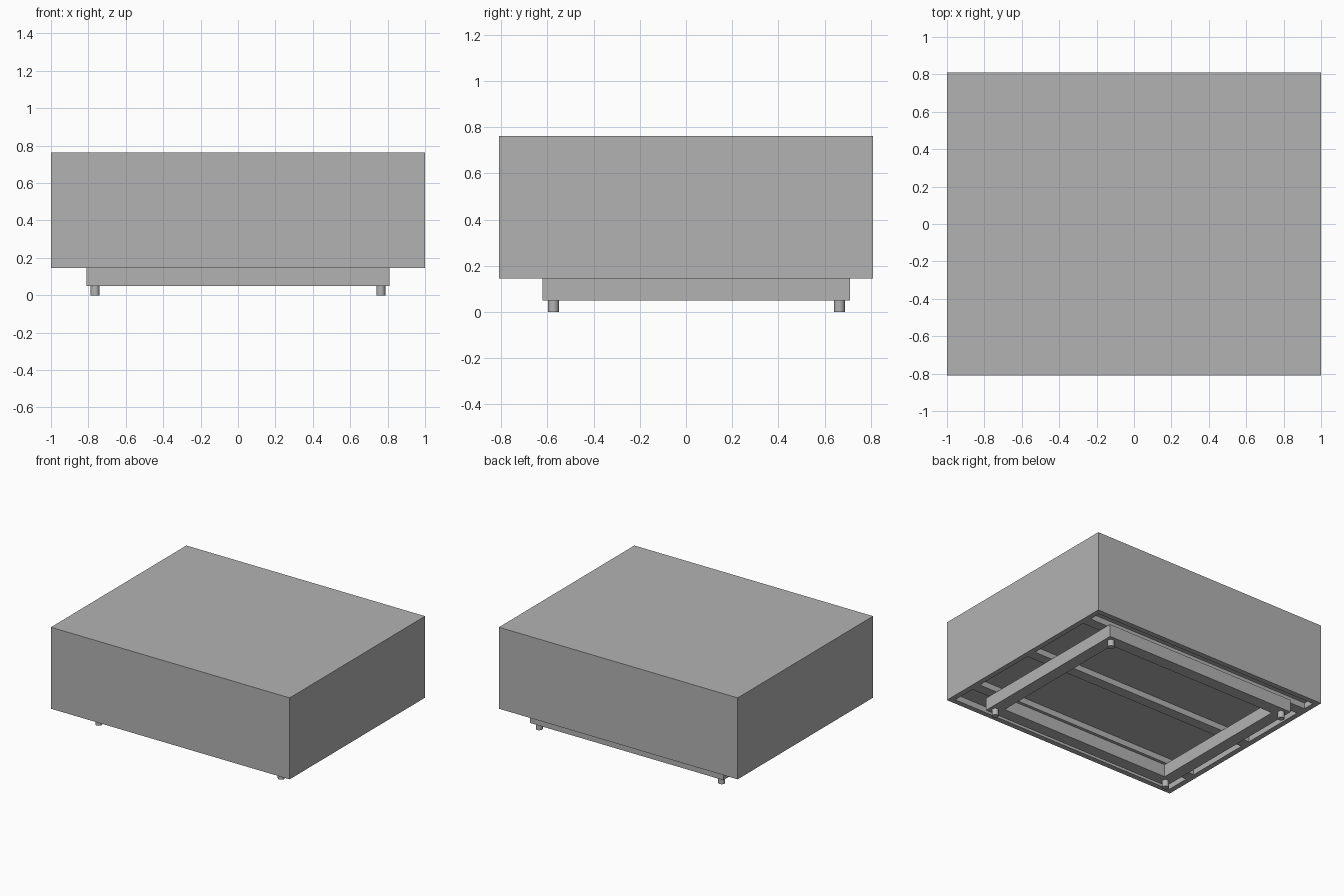
import bpy
import bmesh
from mathutils import Matrix, Vector

default = bpy.data.objects.get("Cube")
if default:
    bpy.data.objects.remove(default, do_unlink=True)

grey = bpy.data.materials.new("plain grey")
grey.use_nodes = True
colour = (0.45, 0.45, 0.45, 1)
grey.diffuse_color = colour
grey.node_tree.nodes["Principled BSDF"].inputs["Base Color"].default_value = colour


def add_box(bm, low, high):
    """Add an axis-aligned box between two corners."""
    low, high = Vector(low), Vector(high)
    place = Matrix.Translation((low + high) / 2) @ Matrix.Diagonal((*(high - low), 1))
    bmesh.ops.create_cube(bm, size=1, matrix=place)


def make_object(name, bm):
    mesh = bpy.data.meshes.new(name)
    bm.to_mesh(mesh)
    bm.free()
    mesh.materials.append(grey)
    obj = bpy.data.objects.new(name, mesh)
    bpy.context.collection.objects.link(obj)
    return obj


HALF_X, HALF_Y = 1.0, 0.81
BOTTOM, TOP = 0.145, 0.762
RIM, DEPTH = 0.04, 0.045

# Upholstered block
bm = bmesh.new()
add_box(bm, (-HALF_X, -HALF_Y, BOTTOM), (HALF_X, HALF_Y, TOP))
body = make_object("body", bm)

# Shallow underside pockets, separated by three cross beams
beam_half = 0.04
stops = [-HALF_Y + RIM]
for centre in (-0.545, 0.045, 0.64):
    stops += [centre - beam_half, centre + beam_half]
stops.append(HALF_Y - RIM)
bm = bmesh.new()
for near, far in zip(stops[::2], stops[1::2]):
    add_box(bm, (-HALF_X + RIM, near, BOTTOM - 0.1), (HALF_X - RIM, far, BOTTOM + DEPTH))
cutter = make_object("pocket_cutter", bm)
cutter.hide_render = True

cut = body.modifiers.new("pockets", "BOOLEAN")
cut.operation = "DIFFERENCE"
cut.solver = "EXACT"
cut.object = cutter
graph = bpy.context.evaluated_depsgraph_get()
carved = bpy.data.meshes.new_from_object(body.evaluated_get(graph))
body.modifiers.clear()
body.data = carved
bpy.data.objects.remove(cutter, do_unlink=True)

# Rectangular base frame, set slightly towards the back
FX, FRONT, BACK, BAR, FOOT = 0.81, -0.62, 0.71, 0.092, 0.05
bm = bmesh.new()
for y in (FRONT, BACK - BAR):
    add_box(bm, (-FX, y, FOOT), (FX, y + BAR, BOTTOM))
for x in (-FX, FX - BAR):
    add_box(bm, (x, FRONT + BAR, FOOT), (x + BAR, BACK - BAR, BOTTOM))
make_object("base_frame", bm)

# Round feet centred under the frame corners
for x, side in ((-FX + BAR / 2, "right"), (FX - BAR / 2, "left")):
    for y, end in ((FRONT + BAR / 2, "front"), (BACK - BAR / 2, "back")):
        bm = bmesh.new()
        bmesh.ops.create_cone(bm, cap_ends=True, segments=24, radius1=0.024,
                              radius2=0.024, depth=FOOT,
                              matrix=Matrix.Translation((x, y, FOOT / 2)))
        for face in bm.faces:
            face.smooth = len(face.verts) == 4
        for edge in bm.edges:
            edge.smooth = all(f.smooth for f in edge.link_faces)
        make_object(f"{end}_{side}_foot", bm)
